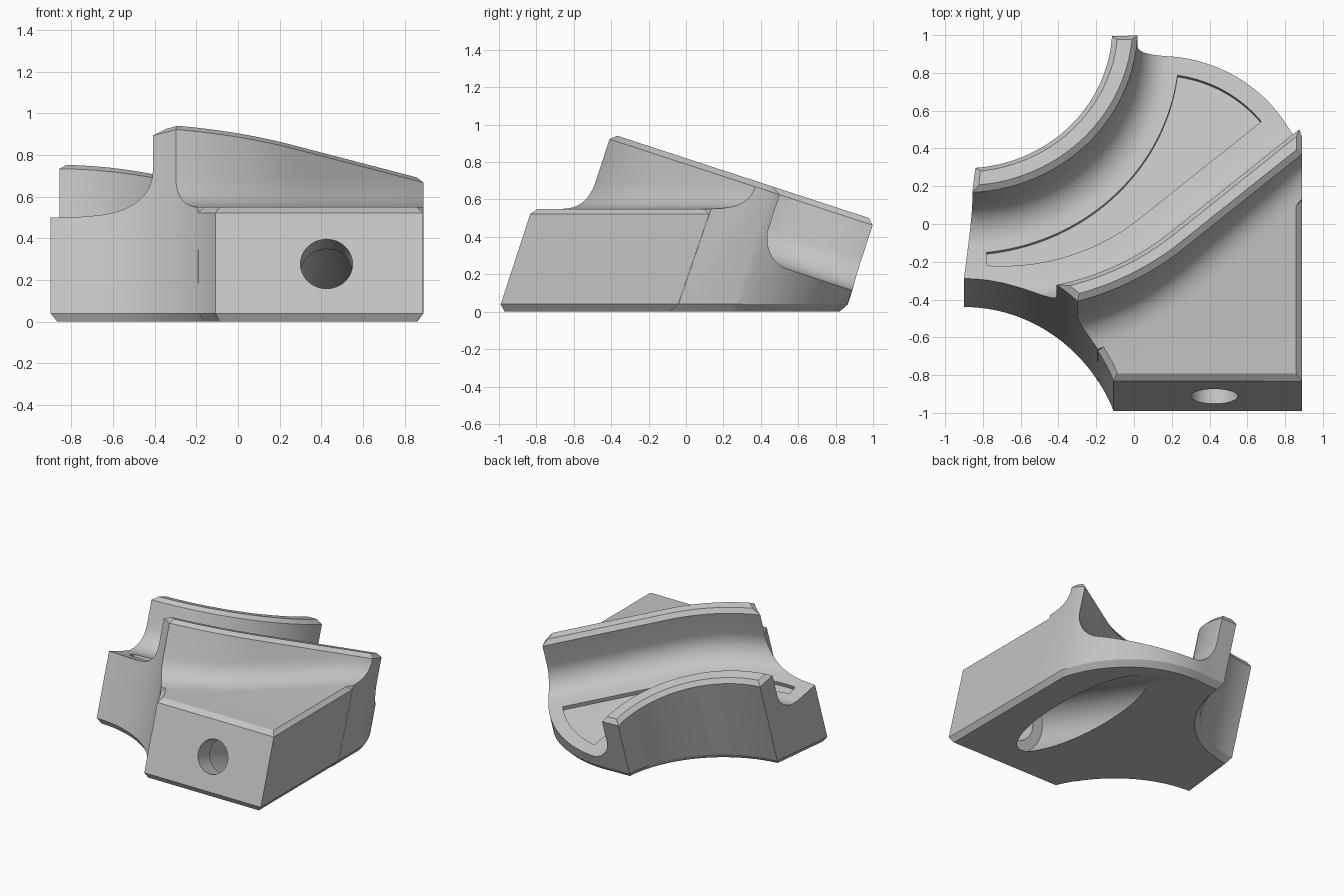
import bpy, bmesh, math
from mathutils import Vector

if "Cube" in bpy.data.objects:
    bpy.data.objects.remove(bpy.data.objects["Cube"])

TILT = math.radians(18.1)
C, S = math.cos(TILT), math.sin(TILT)
LEAN = Vector((0, S, C))          # all side walls lean along this axis
TOP, FLOOR, DECK, EDGE = 0.78, 0.385, 0.55, 0.03

grey = bpy.data.materials.new("light grey")
grey.use_nodes = True
grey.diffuse_color = (0.55, 0.55, 0.55, 1)
grey.node_tree.nodes["Principled BSDF"].inputs["Base Color"].default_value = (0.55, 0.55, 0.55, 1)


def tilted(x, v, w):
    """Point in the tilted frame: v along the slope, w across it."""
    return Vector((x, v * C + w * S, w * C - v * S))


def at_height(x, v, z):
    return tilted(x, v, (z + v * S) / C)


def arc(cx, cv, r, a0, a1, n):
    angles = [math.radians(a0 + (a1 - a0) * i / n) for i in range(n + 1)]
    return [(cx + r * math.cos(a), cv + r * math.sin(a)) for a in angles]


def inset(outline, dist):
    """Mitred inward offset of a counter-clockwise outline."""
    result = []
    for i, p in enumerate(outline):
        p = Vector(p)
        a = (p - Vector(outline[i - 1])).normalized()
        b = (Vector(outline[(i + 1) % len(outline)]) - p).normalized()
        na, nb = Vector((-a.y, a.x)), Vector((-b.y, b.x))
        result.append(tuple(p + (na + nb) * dist / max(0.4, 1 + na.dot(nb))))
    return result


def loft(name, rings):
    """Closed solid through matching rings, with outward faces."""
    bm = bmesh.new()
    loops = [[bm.verts.new(p) for p in ring] for ring in rings]
    for a, b in zip(loops, loops[1:]):
        for i in range(len(a)):
            bm.faces.new((a[i - 1], a[i], b[i], b[i - 1]))
    bm.faces.new(loops[0][::-1])
    bm.faces.new(loops[-1])
    bm.normal_update()
    if bm.calc_volume(signed=True) < 0:
        bmesh.ops.reverse_faces(bm, faces=bm.faces[:])
    mesh = bpy.data.meshes.new(name)
    bm.to_mesh(mesh)
    bm.free()
    mesh.materials.append(grey)
    obj = bpy.data.objects.new(name, mesh)
    bpy.context.scene.collection.objects.link(obj)
    return obj


def combine(target, other, operation):
    mod = target.modifiers.new(operation, "BOOLEAN")
    mod.operation, mod.solver, mod.object = operation, "EXACT", other
    bpy.context.view_layer.update()
    bpy.context.view_layer.objects.active = target
    bpy.ops.object.modifier_apply(modifier=mod.name)
    bpy.data.objects.remove(other)


def outer_wall(r, n=24):
    """Outer wall path: an arc running into a straight; gives (point, normal)."""
    path = []
    for i in range(n + 1):
        a = math.radians(-13 + 53 * i / n)
        nrm = Vector((math.sin(a), -math.cos(a)))
        path.append((Vector((-0.7, 0.775)) + nrm * r, nrm))
    start, nrm = path[-1]
    along = Vector((-nrm.y, nrm.x))
    return path + [(start + along * 1.3 * i / n, nrm) for i in range(1, n + 1)]


# Main body: leaning prism with chamfered rims
front_arc = arc(-0.9, -1.29, 0.86, 90, 23, 32)
outline = (front_arc + [(0.89, -0.955)]
           + arc(0.13, 0.02, 0.79, 15.8, 96, 36)
           + arc(-0.9, 0.85, 0.785, -3.6, -85.6, 36))
rim = inset(outline, EDGE)
body = loft("curved_track_block", [
    [at_height(*p, 0) for p in rim], [at_height(*p, 0.04) for p in outline],
    [tilted(*p, TOP - EDGE) for p in outline], [tilted(*p, TOP) for p in rim]])

# Clear the space in front of the outer wall, leaving a fillet at its foot
rings = []
for q, nrm in outer_wall(1.505):
    if q.x > 1.02:
        break
    base_w = (DECK + q.y * S) / C
    base, out = tilted(*q, base_w), Vector((nrm.x, nrm.y / C, 0))
    f = min(0.15, TOP - EDGE - 0.005 - base_w)
    fillet = [base + LEAN * f * (1 - t) ** 2 + out * f * t ** 2
              for t in [i / 8 for i in range(9)]]
    foot, far = base + out * (f + 0.01) - LEAN, base + out * 2.2
    rings.append([tilted(*(q - nrm * 0.09), TOP + 0.06), tilted(*q, TOP - EDGE)]
                 + fillet + [foot, far - LEAN, far + LEAN])
combine(body, loft("front_cutter", rings), "DIFFERENCE")

# Level front deck with chamfered rims
deck = [p for p in front_arc if p[0] > -0.36] + [(0.89, -0.955), (0.89, 0.1)]
small, full = inset(deck, EDGE + 0.002), inset(deck, 0.001)
combine(body, loft("front_deck", [
    [at_height(*p, 0.001) for p in small], [at_height(*p, 0.04) for p in full],
    [at_height(*p, DECK - 0.027) for p in full],
    [at_height(*p, DECK) for p in small]]), "UNION")

# Rolling channel: U section with filleted floor and flared rims
outer = [q for q, nrm in outer_wall(1.39)]
inner = arc(-0.9, 0.85, 0.92, -100, 12, len(outer) - 1)
rings = []
for a, b in zip(inner, outer):
    a = Vector(a)
    e = (b - a).normalized()
    half = [(-0.09, TOP + 0.06), (0, TOP - EDGE)]
    r = min(0.18, (b - a).length * 0.45)
    for i in range(11):
        t = math.pi / 2 * i / 10
        half.append((r * (1 - math.cos(t)), FLOOR + r * (1 - math.sin(t))))
    rings.append([tilted(*(a + e * d), w) for d, w in half]
                 + [tilted(*(b - e * d), w) for d, w in reversed(half)])
combine(body, loft("channel_cutter", rings), "DIFFERENCE")

# Shallow recess in the channel floor
recess = (arc(-0.9, 0.85, 1.14, -84, -7.4, 40)
          + arc(0.13, 0.02, 0.69, 80, 38, 20)
          + arc(-0.7, 0.775, 1.135, -50, -94, 24))
combine(body, loft("recess_cutter", [
    [tilted(*p, w) for p in recess] for w in (FLOOR - 0.03, FLOOR + 0.1)]), "DIFFERENCE")

# Sloping tunnel that opens underneath, with a narrower hole in the front
for r, v0, v1 in ((0.21, -0.8, 0.9), (0.125, -1.2, -0.7)):
    ring = arc(0.425, -0.02, r, 0, 360, 48)[:-1]
    combine(body, loft("tunnel_cutter", [
        [tilted(x, v, w) for x, w in ring] for v in (v0, v1)]), "DIFFERENCE")

# Smooth shading with sharp edges kept
for o in bpy.context.selected_objects:
    o.select_set(False)
body.select_set(True)
bpy.context.view_layer.objects.active = body
bpy.ops.object.shade_smooth_by_angle(angle=math.radians(25))
